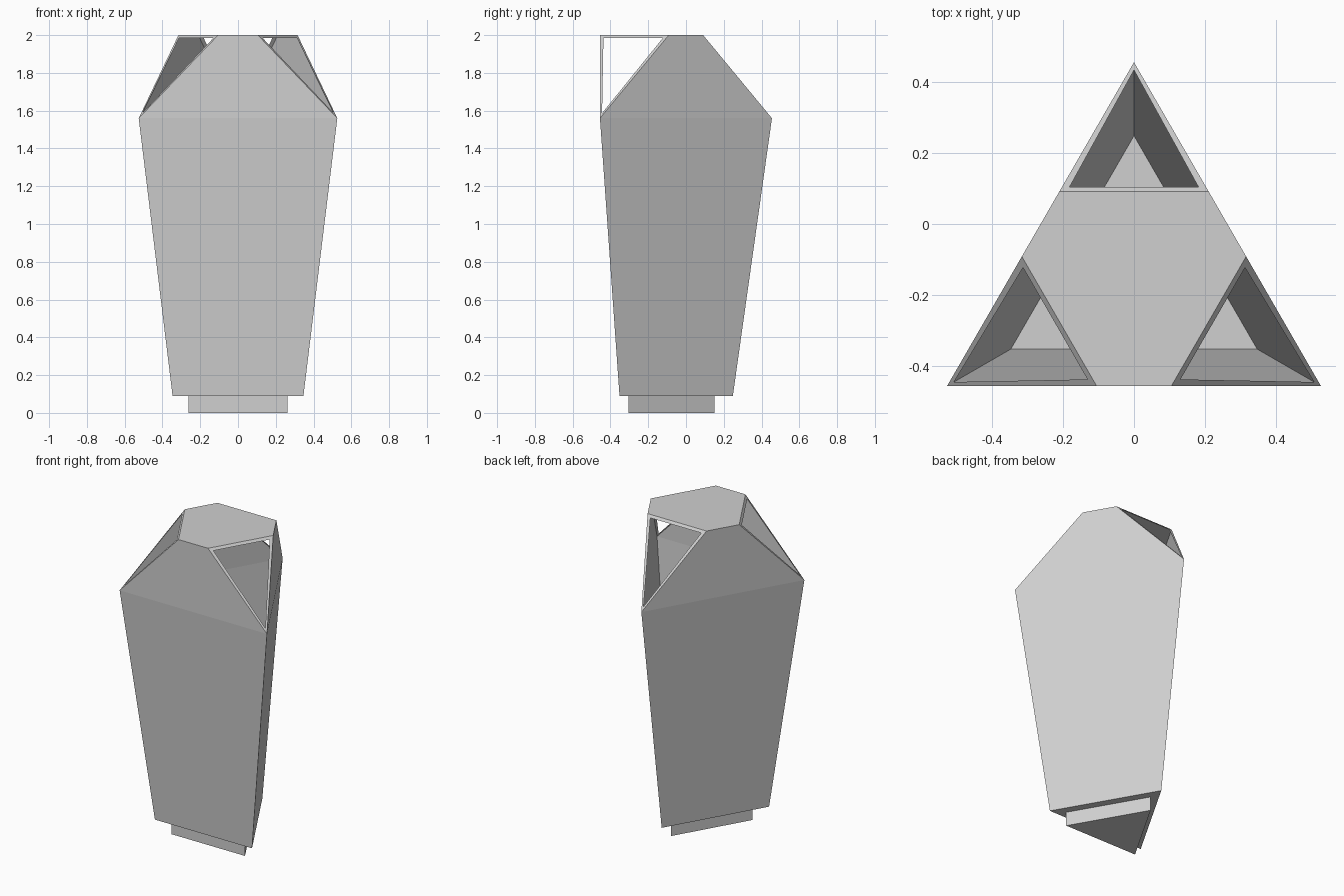
import bpy, bmesh, math
from mathutils import Vector

if "Cube" in bpy.data.objects:
    bpy.data.objects.remove(bpy.data.objects["Cube"])

CENTRE_Y = -0.152

grey = bpy.data.materials.new("light_grey")
grey.diffuse_color = (0.63, 0.63, 0.63, 1)
grey.use_nodes = True
grey.node_tree.nodes["Principled BSDF"].inputs["Base Color"].default_value = grey.diffuse_color


def ring(bm, radius, z):
    """Triangle of vertices, counter-clockwise, first corner pointing back."""
    angles = [math.radians(90 + 120 * k) for k in range(3)]
    return [bm.verts.new((radius * math.cos(a), CENTRE_Y + radius * math.sin(a), z))
            for a in angles]


def walls(bm, low, high):
    for k in range(3):
        n = (k + 1) % 3
        bm.faces.new((low[k], low[n], high[n], high[k]))


def finish(bm, name):
    mesh = bpy.data.meshes.new(name)
    bm.to_mesh(mesh)
    bm.free()
    mesh.materials.append(grey)
    obj = bpy.data.objects.new(name, mesh)
    bpy.context.collection.objects.link(obj)


# Foot: small triangular plinth
bm = bmesh.new()
low, high = ring(bm, 0.303, 0.0), ring(bm, 0.303, 0.09)
walls(bm, low, high)
bm.faces.new(low[::-1])
finish(bm, "foot")

# Body: hollow tapered triangular shell with chopped upper corners
bm = bmesh.new()
low, high = ring(bm, 0.40, 0.09), ring(bm, 0.607, 1.56)
walls(bm, low, high)
bm.faces.new(low[::-1])

# Hexagonal top: two points beside each corner, 40% along the edges
top = []
for k in range(3):
    for other in (k - 1, (k + 1) % 3):
        p = high[k].co.lerp(high[other].co, 0.4)
        top.append(bm.verts.new(Vector((p.x, p.y, 2.0))))
bm.faces.new(top)

# Upright upper panels and sloped corner faces
corners = []
for k in range(3):
    n = (k + 1) % 3
    bm.faces.new((high[k], high[n], top[2 * n], top[2 * k + 1]))
    corners.append(bm.faces.new((high[k], top[2 * k + 1], top[2 * k])))

# Open triangular window in each corner face, leaving a thin frame
bm.normal_update()
bmesh.ops.inset_individual(bm, faces=corners, thickness=0.035)
bmesh.ops.delete(bm, geom=corners, context='FACES')
finish(bm, "body")
